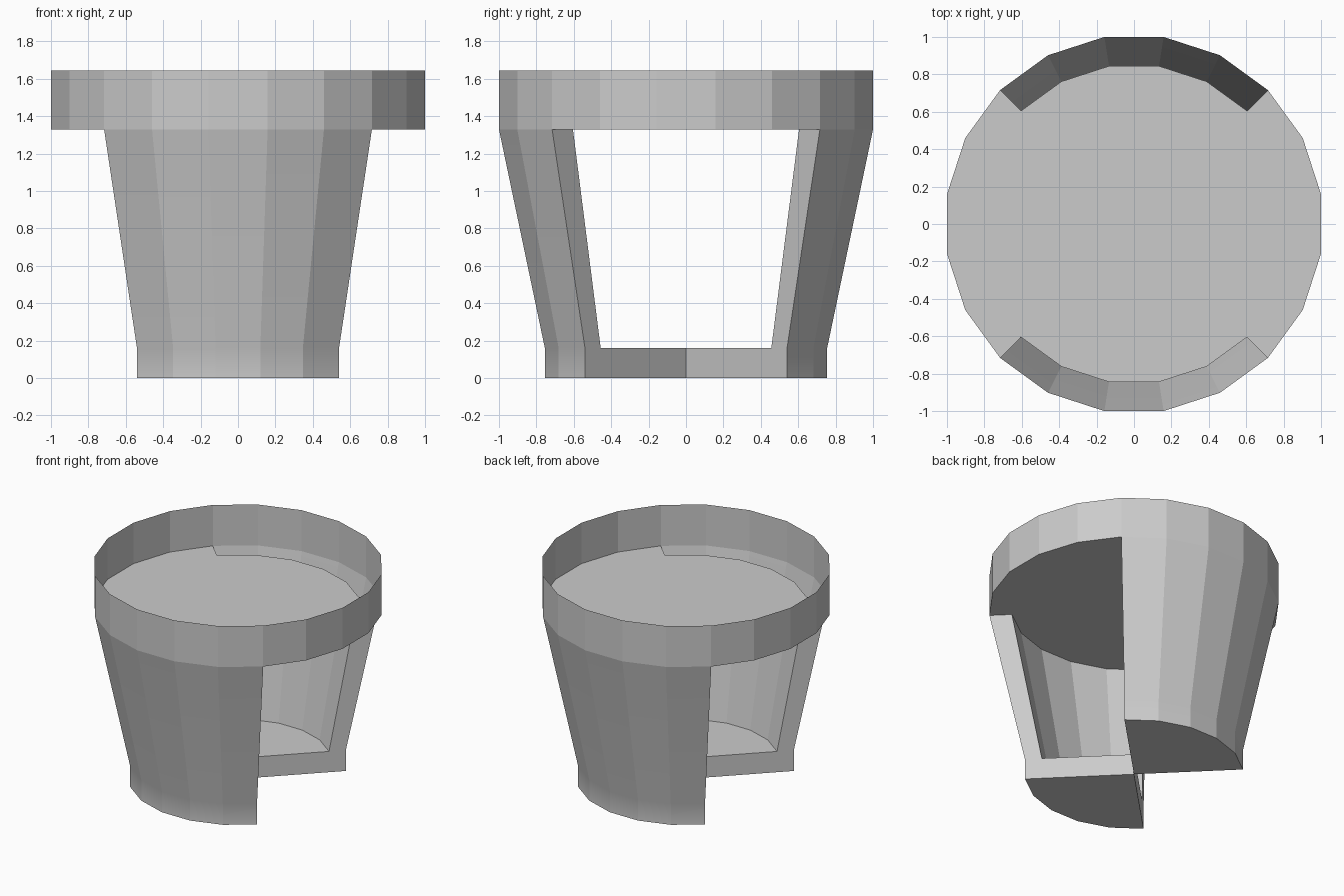
import bpy, bmesh, math

cube = bpy.data.objects.get("Cube")
if cube:
    bpy.data.objects.remove(cube)

grey = bpy.data.materials.new("plain grey")
grey.use_nodes = True
grey.diffuse_color = (0.6, 0.6, 0.6, 1)
grey.node_tree.nodes["Principled BSDF"].inputs["Base Color"].default_value = grey.diffuse_color

STEP = 18                       # twenty-sided round
R_RIM, R_IN, R_BASE, R_FLOOR = 1.0125, 0.855, 0.764, 0.645
Z_FLOOR, Z_LID, Z_TOP = 0.16, 1.33, 1.645
QUARTER = range(45, 136, STEP)  # front and back walls each span a quarter turn


def point(r, deg, z):
    a = math.radians(deg)
    return (r * math.cos(a), r * math.sin(a), z)


def make(name, faces):
    """Build an object from faces given as lists of points."""
    bm = bmesh.new()
    for pts in faces:
        bm.faces.new([bm.verts.new(p) for p in pts])
    bmesh.ops.remove_doubles(bm, verts=bm.verts, dist=0.0005)
    mesh = bpy.data.meshes.new(name)
    bm.to_mesh(mesh)
    bm.free()
    mesh.materials.append(grey)
    obj = bpy.data.objects.new(name, mesh)
    bpy.context.collection.objects.link(obj)
    return obj


def band(angles, r0, z0, r1, z1):
    """Facets between two heights, facing outward when z1 > z0."""
    a = list(angles)
    return [[point(r0, p, z0), point(r0, q, z0), point(r1, q, z1), point(r1, p, z1)]
            for p, q in zip(a, a[1:])]


# Thin upright rim
make("rim", band(range(45, 406, STEP), R_RIM, Z_LID, R_RIM, Z_TOP))

# Lid: full width at the open sides, narrower between the walls
outline = []
for start, radius in ((-45, R_RIM), (45, R_IN), (135, R_RIM), (225, R_IN)):
    outline += [point(radius, start + d - 45, Z_LID) for d in QUARTER]
make("lid", [outline])

# Front and back halves of the cup, cut to the centre
section = [(0, 0), (R_BASE, 0), (R_BASE, Z_FLOOR), (R_RIM, Z_LID),
           (R_IN, Z_LID), (R_FLOOR, Z_FLOOR), (0, Z_FLOOR)]
for side, turn in (("back", 0), ("front", 180)):
    arc = [d + turn for d in QUARTER]

    # Outer shell, with the slope blended softly into the foot
    shell = make(side + "_outer_wall",
                 band(arc, R_BASE, 0, R_BASE, Z_FLOOR)
                 + band(arc, R_BASE, Z_FLOOR, R_RIM, Z_LID))
    for poly in shell.data.polygons:
        poly.use_smooth = True
    for edge in shell.data.edges:
        za, zb = (shell.data.vertices[i].co.z for i in edge.vertices)
        edge.use_edge_sharp = abs(za - zb) > 0.01
    shell.modifiers.new("soft foot", "WEIGHTED_NORMAL").keep_sharp = True

    # Inner shell
    make(side + "_inner_wall", band(arc, R_IN, Z_LID, R_FLOOR, Z_FLOOR))

    # Floor and underside
    make(side + "_floor", [[point(0, 0, Z_FLOOR)] + [point(R_FLOOR, a, Z_FLOOR) for a in arc]])
    make(side + "_underside", [[point(0, 0, 0)] + [point(R_BASE, a, 0) for a in reversed(arc)]])

    # Cut faces at both ends of the arc
    first = [point(r, arc[0], z) for r, z in section]
    last = [point(r, arc[-1], z) for r, z in reversed(section)]
    make(side + "_cut_faces", [first, last])
